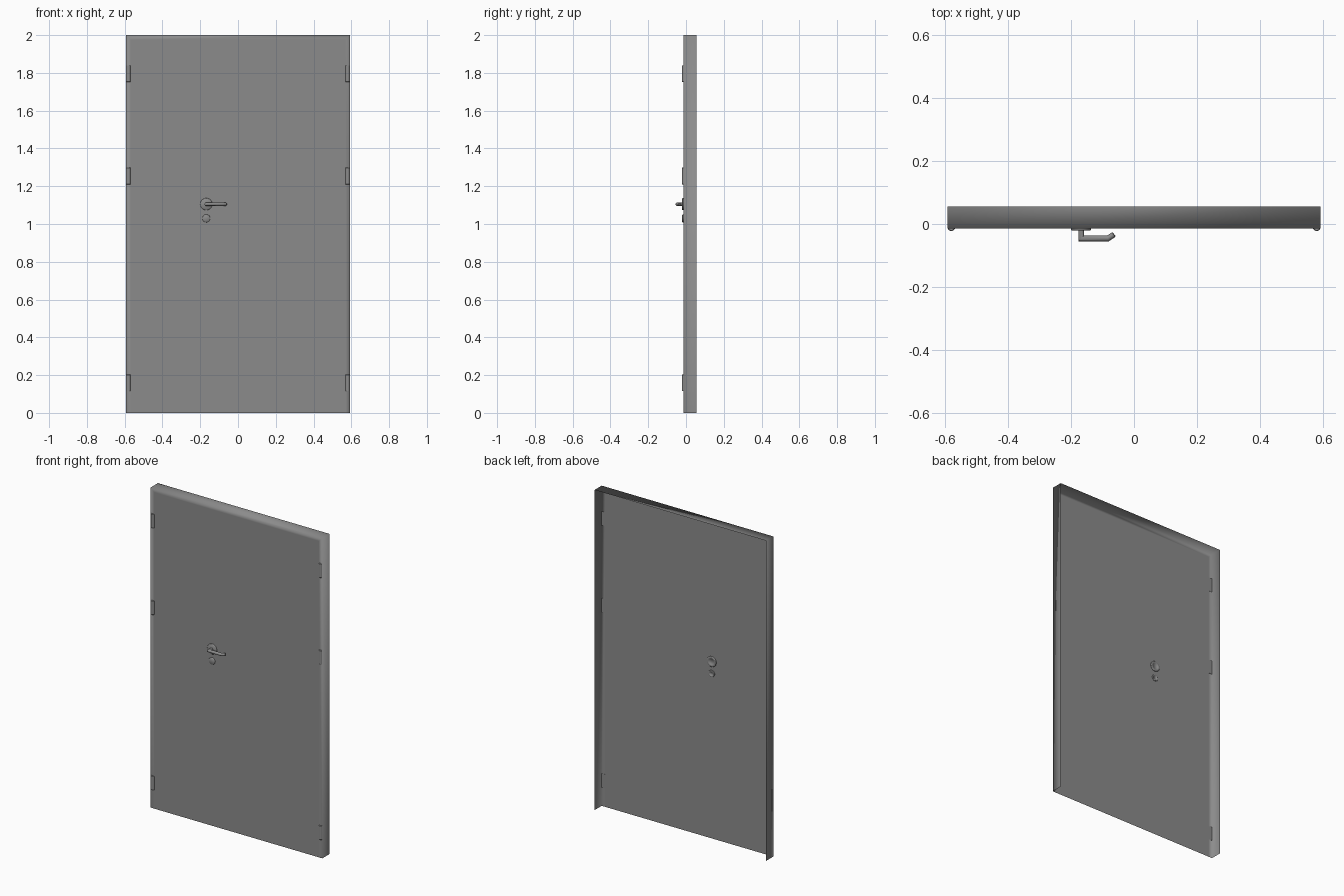
import bpy, bmesh
from math import cos, sin, pi
from mathutils import Vector

if "Cube" in bpy.data.objects:
    bpy.data.objects.remove(bpy.data.objects["Cube"])

W, H = 0.593, 2.0             # half width, height
FRONT, BACK = -0.0145, 0.056  # y of panel face and of flange rear edge
HX, HZ = -0.168, 1.105        # handle axis

mat = bpy.data.materials.new("dark_grey_steel")
mat.diffuse_color = (0.26, 0.26, 0.26, 1)
mat.use_nodes = True
mat.node_tree.nodes["Principled BSDF"].inputs["Base Color"].default_value = mat.diffuse_color


def finish(bm, name, angle=0.7, recalc=True):
    if recalc:
        bmesh.ops.recalc_face_normals(bm, faces=bm.faces)
    me = bpy.data.meshes.new(name)
    bm.to_mesh(me)
    bm.free()
    me.materials.append(mat)
    ob = bpy.data.objects.new(name, me)
    bpy.context.collection.objects.link(ob)
    bpy.ops.object.select_all(action='DESELECT')
    ob.select_set(True)
    bpy.context.view_layer.objects.active = ob
    if angle is None:
        bpy.ops.object.shade_smooth()
    else:
        bpy.ops.object.shade_smooth_by_angle(angle=angle)
    return ob


def loft(bm, rings):
    loops = [[bm.verts.new(p) for p in ring] for ring in rings]
    for a, b in zip(loops, loops[1:]):
        n = len(a)
        for i in range(n):
            bm.faces.new((a[i], a[(i + 1) % n], b[(i + 1) % n], b[i]))
    bm.faces.new(loops[0])
    bm.faces.new(loops[-1])


def turned_disc(name, x, z, profile, n=32):
    # profile of (radius, y) turned around an axis along y
    bm = bmesh.new()
    loft(bm, [[(x + r * cos(2 * pi * i / n), y, z + r * sin(2 * pi * i / n))
               for i in range(n)] for r, y in profile])
    return finish(bm, name, None)


# Door leaf: sheet panel with a narrow border and flanges folded back at
# both sides and the top, all smooth shaded so the folds look soft
bm = bmesh.new()


def outline(inset, y):
    x, z = W - inset, H - inset
    return [bm.verts.new(p) for p in ((-x, y, 0), (-x, y, z), (x, y, z), (x, y, 0))]


inner, edge, rear = outline(0.025, FRONT), outline(0, FRONT), outline(0, BACK)
bm.faces.new(inner[::-1])
for a, b in ((inner, edge), (edge, rear)):
    for i in range(3):
        bm.faces.new((a[i], a[i + 1], b[i + 1], b[i]))
finish(bm, "door_panel", None)

# Hinges: upright barrels with softened ends and a flat back, three on each side
R, HY = 0.0125, -0.0095
for side, label in ((-1, "left"), (1, "right")):
    for k, (z0, z1) in enumerate(((0.115, 0.203), (1.21, 1.298), (1.752, 1.84))):
        bm = bmesh.new()
        prof = ((R * 0.85, z0), (R, z0 + 0.002), (R, z1 - 0.002), (R * 0.85, z1))
        loft(bm, [[(side * 0.58 + r * cos(pi * i / 12), HY - r * sin(pi * i / 12) * 1.0, z)
                   if i not in (0, 12) else
                   (side * 0.58 + r * cos(pi * i / 12), FRONT + 0.001, z)
                   for i in range(13)] for r, z in prof])
        for v in bm.verts:
            v.co.y = min(v.co.y, FRONT + 0.001)
        bmesh.ops.remove_doubles(bm, verts=bm.verts, dist=1e-5)
        finish(bm, f"hinge_{label}_{k + 1}")

# Handle rosette and lock cover, both reaching through the sheet with a recessed back
for name, z, r in (("handle_rosette", HZ, 0.032), ("lock_cover", 1.03, 0.021)):
    turned_disc(name, HX, z,
                ((r * 0.55, -0.012), (r * 0.62, -0.009), (r * 0.92, -0.009),
                 (r, -0.011), (r, -0.018), (r - 0.003, -0.0205)))

# Lever handle: mitred round tube that turns sideways and then back toward the door
r, n = 0.009, 16
path = [Vector(p) for p in ((HX, -0.015), (HX, -0.046), (-0.083, -0.046), (-0.065, -0.034), (-0.063, -0.0325))]
rings = []
for k, p in enumerate(path):
    d0 = (p - path[max(k - 1, 0)]).normalized()
    d1 = (path[min(k + 1, len(path) - 1)] - p).normalized()
    t = (d0 + d1).normalized()
    side = Vector((-t.y, t.x))
    ref = d1 if d1.length else d0
    side /= side.dot(Vector((-ref.y, ref.x)))
    s = r * 0.75 if k == len(path) - 1 else r
    rings.append([(p.x + side.x * s * cos(2 * pi * i / n),
                   p.y + side.y * s * cos(2 * pi * i / n),
                   HZ + s * sin(2 * pi * i / n)) for i in range(n)])
bm = bmesh.new()
loft(bm, rings)
finish(bm, "lever_handle")
